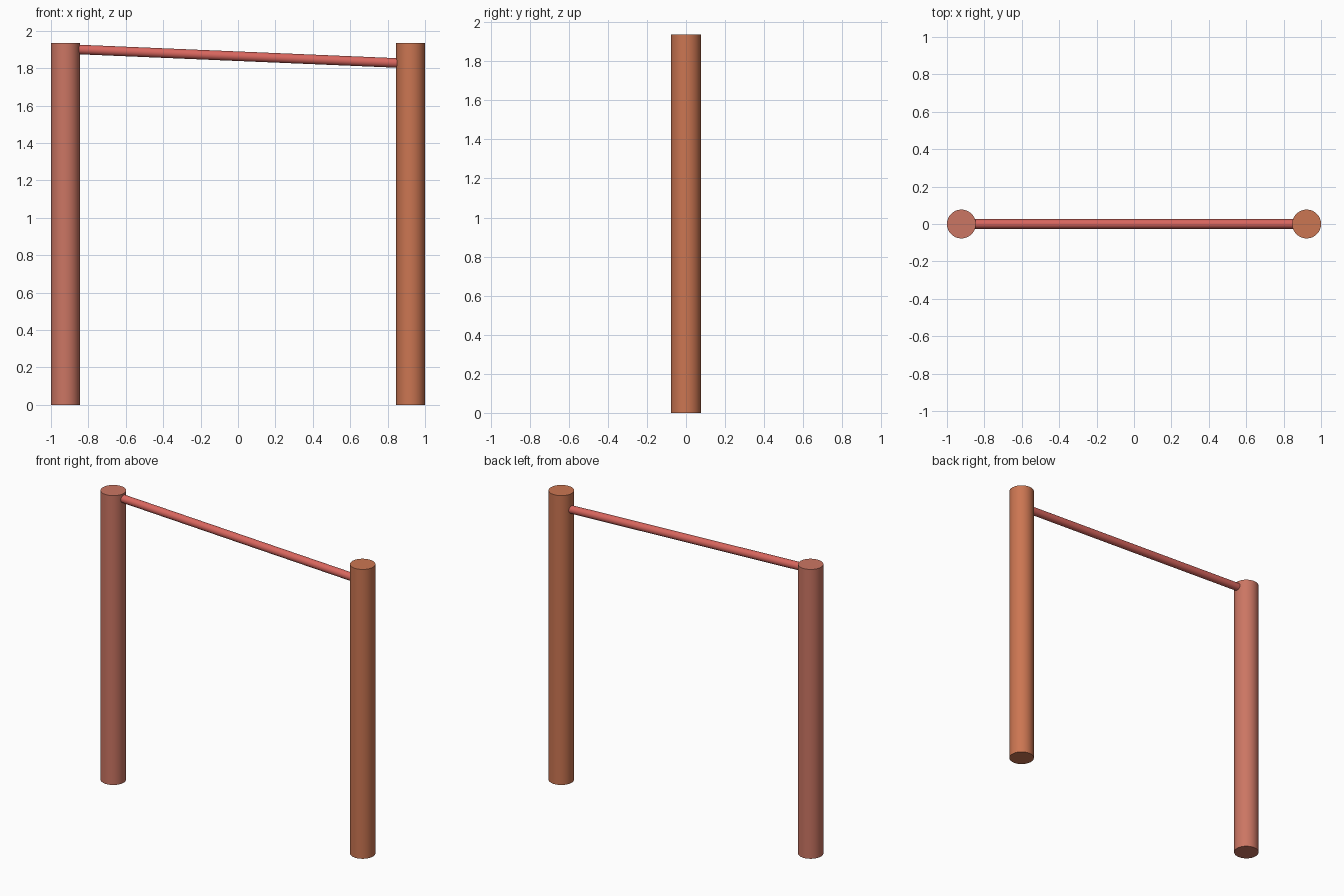
import bpy
import math
from mathutils import Vector

if "Cube" in bpy.data.objects:
    bpy.data.objects.remove(bpy.data.objects["Cube"])

POST_X, POST_R, POST_H = 0.923, 0.077, 1.936
BAR_R = 0.0255


def rod(name, start, end, radius, color):
    """Smooth-sided capped cylinder between two points."""
    a, b = Vector(start), Vector(end)
    axis = b - a
    bpy.ops.mesh.primitive_cylinder_add(
        vertices=64, radius=radius, depth=axis.length, location=(a + b) / 2,
        rotation=axis.to_track_quat('Z', 'Y').to_euler())
    obj = bpy.context.object
    obj.name = name
    bpy.ops.object.shade_smooth_by_angle(angle=math.radians(30))
    mat = bpy.data.materials.new(name + "_paint")
    mat.diffuse_color = (*color, 1)
    mat.use_nodes = True
    mat.node_tree.nodes["Principled BSDF"].inputs["Base Color"].default_value = mat.diffuse_color
    obj.data.materials.append(mat)
    return obj


# Two upright posts
for name, x, color in (("left_post", -POST_X, (0.60, 0.18, 0.125)),
                       ("right_post", POST_X, (0.60, 0.18, 0.084))):
    rod(name, (x, 0, 0), (x, 0, POST_H), POST_R, color)

# Crossbar, sloping down to the right, with its ends set into the posts
rod("crossbar", (-POST_X, 0, 1.903), (POST_X, 0, 1.825), BAR_R,
    (0.69, 0.133, 0.113))
